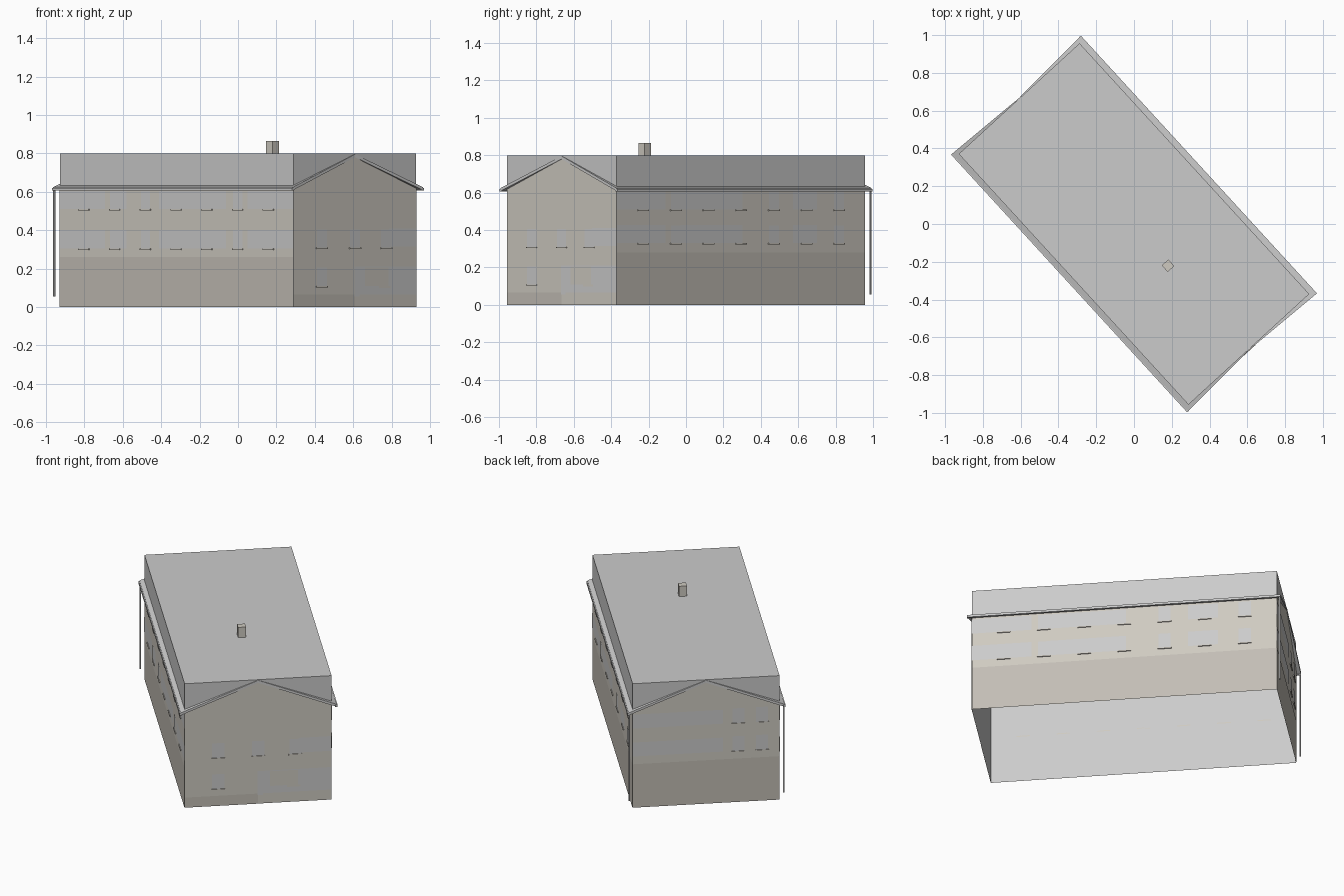
import bpy, math

if "Cube" in bpy.data.objects:
    bpy.data.objects.remove(bpy.data.objects["Cube"])

ANGLE = math.radians(42.5)      # whole house is turned on the plot
HU, HV = 0.4335, 0.90           # half width (u) and half length (v)
EAVE, TOP = 0.62, 0.80


def material(name, rgb):
    m = bpy.data.materials.new(name)
    m.diffuse_color = (*rgb, 1)
    m.use_nodes = True
    m.node_tree.nodes["Principled BSDF"].inputs["Base Color"].default_value = m.diffuse_color
    return m


WALL = material("render_beige", (0.62, 0.59, 0.53))
BASE = material("plinth_beige", (0.54, 0.51, 0.46))
GLASS = material("pale_glass", (0.62, 0.63, 0.65))


def mesh(name, verts, faces, mat=None):
    me = bpy.data.meshes.new(name)
    me.from_pydata(verts, [], faces)
    me.update()
    ob = bpy.data.objects.new(name, me)
    bpy.context.collection.objects.link(ob)
    ob.rotation_euler.z = ANGLE
    if mat:
        me.materials.append(mat)
    return ob


def box(name, u0, u1, v0, v1, z0, z1, mat=None, floor=True):
    verts = [(u, v, z) for z in (z0, z1)
             for u, v in ((u0, v0), (u1, v0), (u1, v1), (u0, v1))]
    faces = [(4, 5, 6, 7)] + [(i, (i + 1) % 4, (i + 1) % 4 + 4, i + 4) for i in range(4)]
    if floor:
        faces.append((3, 2, 1, 0))
    return mesh(name, verts, faces, mat)


def on_side(side, a, z, off):
    """Point on a wall: a runs along the wall, off is the distance outwards."""
    return {"left": (-HU - off, a, z), "right": (HU + off, a, z),
            "front": (a, -HV - off, z), "back": (a, HV + off, z)}[side]


def sheet(name, side, outline, off, mat=None):
    pts = [on_side(side, a, z, off) for a, z in outline]
    if side in ("left", "back"):
        pts.reverse()
    return mesh(name, pts, [tuple(range(len(pts)))], mat)


def panel(name, side, a0, a1, z0, z1, off=0.002, mat=None):
    return sheet(name, side, [(a0, z0), (a1, z0), (a1, z1), (a0, z1)], off, mat)


def window(side, a, z, glass=True):
    if glass:
        panel("window_pane", side, a - 0.036, a + 0.036, z, z + 0.095, 0.003, GLASS)
    p, q = on_side(side, a - 0.04, 0, 0), on_side(side, a + 0.04, 0, 0.007)
    box("window_sill", min(p[0], q[0]), max(p[0], q[0]),
        min(p[1], q[1]), max(p[1], q[1]), z - 0.007, z, WALL)


# main block, flat topped and open below
box("main_block", -HU, HU, -HV, HV, 0, TOP - 0.001, floor=False)

# long walls: upper render, plinth storey, dark bands and window rows
long_walls = {
    "left": (0.26, (0.305, 0.51), [(-0.90, -0.547), (-0.384, 0.134), (0.385, 0.474), (0.548, 0.90)]),
    "right": (0.28, (0.33, 0.51), [(-0.90, -0.547), (-0.438, 0.01), (0.376, 0.552)]),
}
for side, (base, rows, bands) in long_walls.items():
    panel("upper_wall", side, -HV, HV, base, EAVE, 0.001, WALL)
    panel("lower_wall", side, -HV, HV, 0, base, 0.001, BASE)
    for z in rows:
        for a0, a1 in bands:
            panel("grey_band", side, a0, a1, z, min(z + 0.097, 0.605))
        for i in range(-3, 4):
            a = i * 0.237
            window(side, a, z, not any(a0 < a < a1 for a0, a1 in bands))

# gable walls
gable = [(-HU, 0.0), (HU, 0.0), (HU, EAVE), (0, 0.79), (-HU, EAVE)]
sheet("front_gable", "front", gable, 0.001, WALL)
sheet("back_gable", "back", gable, 0.001, WALL)
panel("front_plinth", "front", -HU, 0, 0, 0.065, 0.002, BASE)
panel("back_lower_wall", "back", -HU, HU, 0, 0.28, 0.002, BASE)

# front gable openings: entrance recess, door surround, upper band
panel("upper_opening", "front", 0.24, HU, 0.315, 0.41)
sheet("entrance_opening", "front",
      [(-0.005, 0.055), (0.03, 0.055), (0.03, 0.065), (HU, 0.065), (HU, 0.21), (-0.005, 0.21)], 0.002)
panel("entrance_infill", "front", 0.07, 0.235, 0.11, 0.205, 0.003, WALL)
panel("entrance_step", "front", 0.17, 0.25, 0.098, 0.11, 0.003, WALL)
for a, z in ((-0.235, 0.31), (0, 0.31), (0.22, 0.31), (-0.235, 0.11)):
    window("front", a, z)

# back gable bands and windows
for z in (0.33, 0.51):
    panel("back_band", "back", -0.10, HU, z, z + 0.09)
    for a in (-0.19, -0.33):
        window("back", a, z)

# roof slopes, flared at the eaves, with gutter and downpipe on each side
for s in (-1, 1):
    verts = []
    for drop in (0, 0.016):
        verts += [(s * 0.460, -0.925, 0.624 - drop), (s * 0.460, 0.925, 0.624 - drop),
                  (0, 0.903, 0.796 - drop), (0, -0.903, 0.796 - drop)]
    faces = [(0, 1, 2, 3), (7, 6, 5, 4), (0, 4, 5, 1), (1, 5, 6, 2), (3, 7, 4, 0)]
    if s < 0:
        faces = [f[::-1] for f in faces]
    mesh("roof_slope", verts, faces)
    u0, u1 = sorted((s * 0.452, s * 0.466))
    box("gutter", u0, u1, -0.925, 0.925, 0.606, 0.620)
    u0, u1 = sorted((s * 0.451, s * 0.459))
    box("downpipe", u0, u1, 0.916, 0.924, 0.055, 0.612)

# chimney, standing on the ridge line
box("chimney", -0.040, 0.007, -0.308, -0.261, 0.70, 0.865, WALL)
